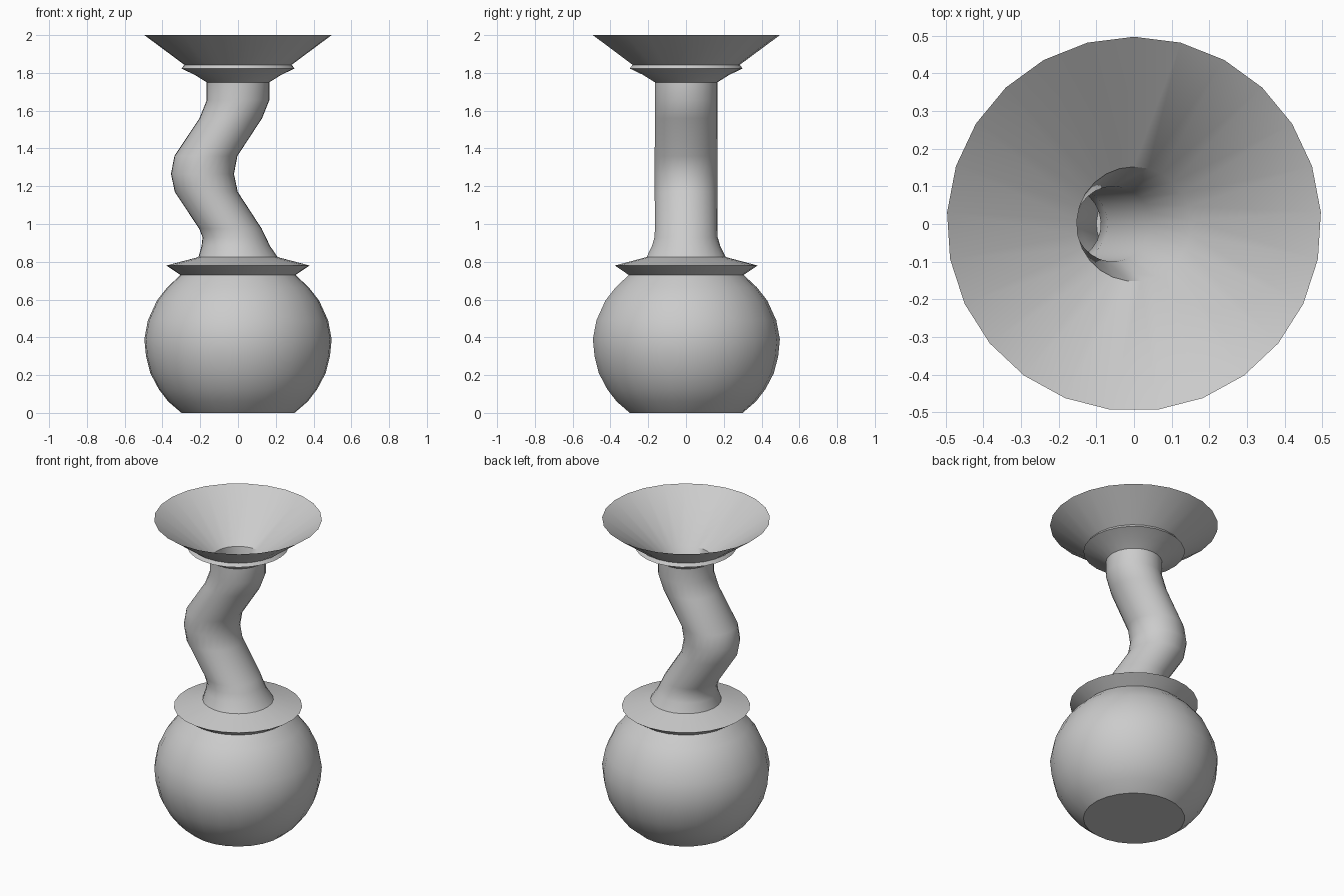
import bpy, bmesh, math

if "Cube" in bpy.data.objects:
    bpy.data.objects.remove(bpy.data.objects["Cube"])

SIDES = 25


def loft(name, rings, cap_start=False, cap_end=False):
    """Stack horizontal rings given as (radius, z, x offset) and skin them."""
    bm = bmesh.new()
    loops = []
    for r, z, cx in rings:
        loop = []
        for i in range(SIDES):
            a = math.pi / 2 + i * math.tau / SIDES
            loop.append(bm.verts.new((cx + r * math.cos(a), r * math.sin(a), z)))
        loops.append(loop)
    for a, b in zip(loops, loops[1:]):
        for i in range(SIDES):
            j = (i + 1) % SIDES
            bm.faces.new((a[i], a[j], b[j], b[i]))
    if cap_start:
        bm.faces.new(loops[0][::-1])
    if cap_end:
        bm.faces.new(loops[-1])
    bmesh.ops.recalc_face_normals(bm, faces=bm.faces)
    mesh = bpy.data.meshes.new(name)
    bm.to_mesh(mesh)
    bm.free()
    ob = bpy.data.objects.new(name, mesh)
    bpy.context.collection.objects.link(ob)
    bpy.ops.object.select_all(action='DESELECT')
    ob.select_set(True)
    bpy.context.view_layer.objects.active = ob
    bpy.ops.object.shade_smooth_by_angle(angle=math.radians(35))
    return ob


# Round body
body = [(0.30, 0, 0), (0.37, 0.06, 0), (0.42, 0.125, 0), (0.465, 0.21, 0),
        (0.488, 0.30, 0), (0.497, 0.39, 0), (0.478, 0.49, 0),
        (0.43, 0.595, 0), (0.375, 0.665, 0), (0.305, 0.73, 0)]

# Flange above the body
flange = [(0.38, 0.78, 0), (0.21, 0.825, 0)]

# Winding neck
neck = [(0.181, 0.885, -0.012), (0.168, 0.93, -0.02), (0.166, 0.975, -0.04),
        (0.167, 1.17, -0.168), (0.167, 1.265, -0.188), (0.167, 1.36, -0.17),
        (0.166, 1.56, -0.038), (0.166, 1.655, 0), (0.166, 1.75, 0)]

# Collar and flared mouth
mouth = [(0.23, 1.79, 0), (0.30, 1.823, 0), (0.285, 1.843, 0), (0.497, 2.0, 0)]

# Inside of the mouth, then the narrower bore down the neck
bore = [(0.152, 1.75, 0), (0.10, 1.56, -0.055), (0.10, 1.36, -0.17),
        (0.10, 1.265, -0.188), (0.10, 1.17, -0.168), (0.10, 0.975, -0.04),
        (0.10, 0.85, 0)]

loft("vase", body + flange + neck + mouth + bore, cap_start=True, cap_end=True)
